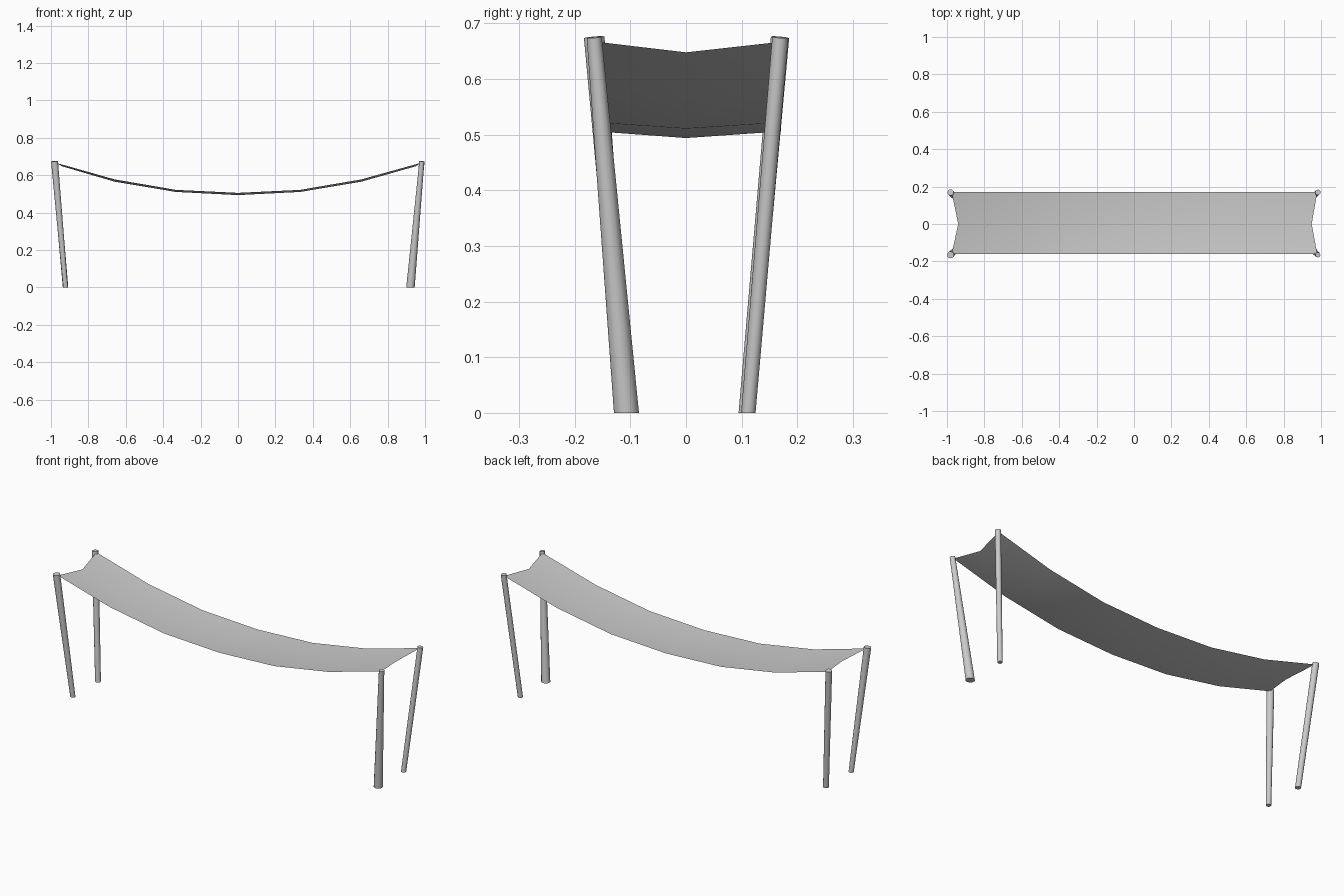
import bpy
import bmesh
from math import cos, sin, tau
from mathutils import Vector

if "Cube" in bpy.data.objects:
    bpy.data.objects.remove(bpy.data.objects["Cube"])


def finish(bm, name):
    bmesh.ops.recalc_face_normals(bm, faces=bm.faces)
    mesh = bpy.data.meshes.new(name)
    bm.to_mesh(mesh)
    bm.free()
    obj = bpy.data.objects.new(name, mesh)
    bpy.context.collection.objects.link(obj)
    bpy.ops.object.select_all(action='DESELECT')
    obj.select_set(True)
    bpy.context.view_layer.objects.active = obj
    bpy.ops.object.shade_smooth_by_angle(angle=0.6)
    return obj


def pole(name, foot, head, r_foot, r_head, sides=12):
    """Leaning tapered pole: foot cut level with the ground, head cut square."""
    bm = bmesh.new()
    foot, head = Vector((*foot, 0)), Vector((*head, 0.675))
    turn = Vector((0, 0, 1)).rotation_difference(head - foot)
    ring = [Vector((cos(tau * i / sides), sin(tau * i / sides), 0)) for i in range(sides)]
    low = [bm.verts.new(foot + r_foot * p) for p in ring]
    high = [bm.verts.new(head + turn @ (r_head * p)) for p in ring]
    for i in range(sides):
        j = (i + 1) % sides
        bm.faces.new((low[i], low[j], high[j], high[i]))
    bm.faces.new(low[::-1])
    bm.faces.new(high)
    return finish(bm, name)


# Four splayed poles, each with its own taper
pole("front_left_pole", (-0.922, -0.108), (-0.981, -0.165), 0.013, 0.0185)
pole("front_right_pole", (0.922, -0.107), (0.983, -0.165), 0.0225, 0.0135)
pole("back_left_pole", (-0.922, 0.109), (-0.981, 0.169), 0.0145, 0.0165)
pole("back_right_pole", (0.922, 0.112), (0.983, 0.1695), 0.013, 0.0145)

# Sagging cloth: edge x, fold x, edge z, fold z for each row
rows = [
    (-0.975, -0.940, 0.667, 0.648),
    (-0.660, -0.660, 0.578, 0.566),
    (-0.333, -0.333, 0.522, 0.511),
    (0.000, 0.000, 0.506, 0.494),
    (0.333, 0.333, 0.522, 0.511),
    (0.660, 0.660, 0.578, 0.566),
    (0.980, 0.950, 0.667, 0.648),
]
bm = bmesh.new()
grid = [[bm.verts.new(p) for p in ((xe, -0.161, ze), (xf, 0, zf), (xe, 0.171, ze))]
        for xe, xf, ze, zf in rows]
for a, b in zip(grid, grid[1:]):
    for k in range(2):
        bm.faces.new((a[k], b[k], b[k + 1], a[k + 1]))
cloth = finish(bm, "canopy_cloth")
# Keep the upper side facing up
if cloth.data.polygons[0].normal.z < 0:
    cloth.data.flip_normals()
